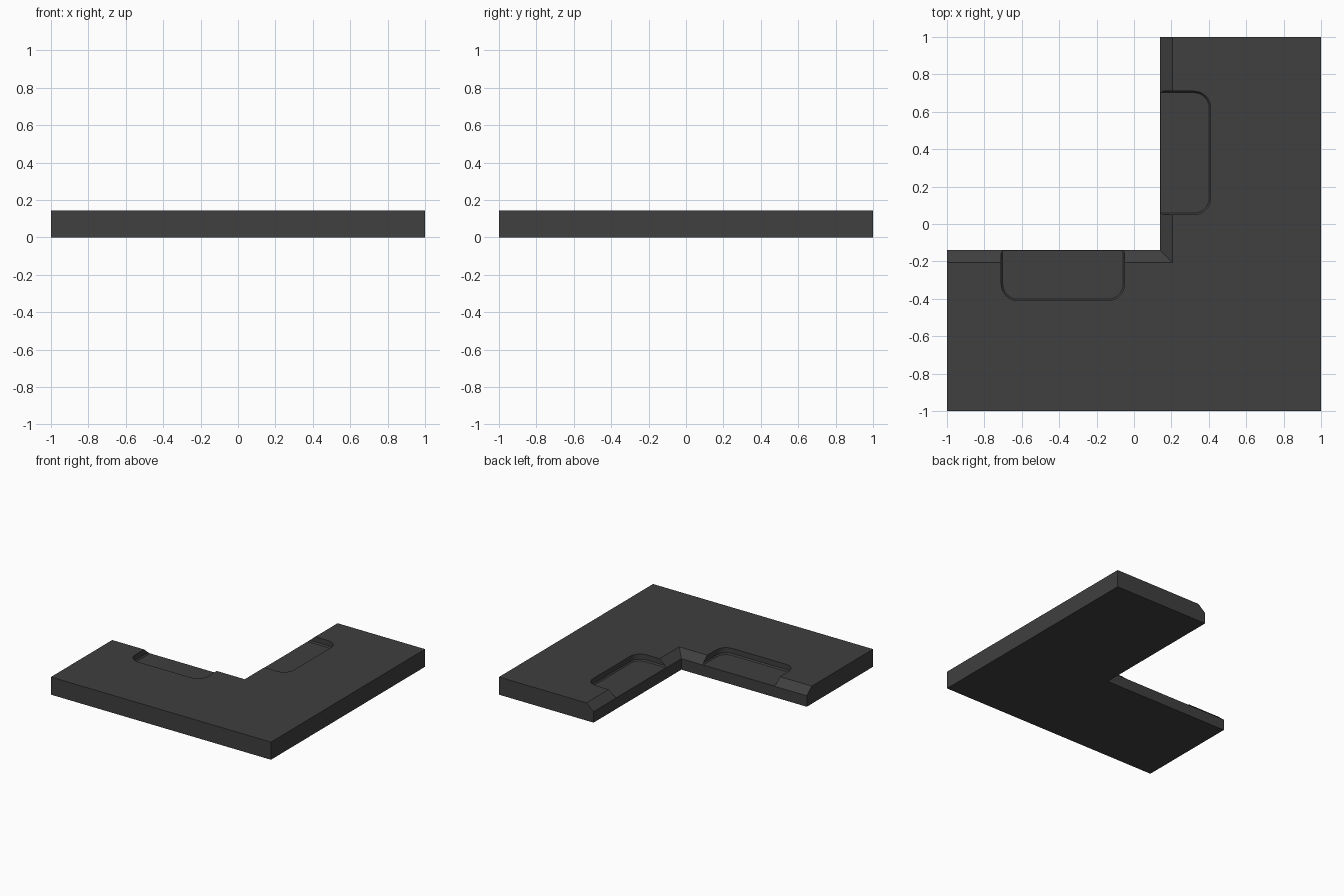
import bpy, bmesh, math

if "Cube" in bpy.data.objects:
    bpy.data.objects.remove(bpy.data.objects["Cube"])

H = 0.145      # plate thickness
LEDGE = 0.09   # height where the inner chamfer starts


def loft(name, rings):
    """Solid from stacked rings of 3D points (equal counts, counter-clockwise)."""
    bm = bmesh.new()
    vs = [[bm.verts.new(p) for p in ring] for ring in rings]
    n = len(vs[0])
    for a, b in zip(vs, vs[1:]):
        for i in range(n):
            j = (i + 1) % n
            bm.faces.new((a[i], a[j], b[j], b[i]))
    bm.faces.new(vs[0][::-1])
    bm.faces.new(vs[-1])
    bmesh.ops.recalc_face_normals(bm, faces=bm.faces)
    me = bpy.data.meshes.new(name)
    bm.to_mesh(me)
    bm.free()
    ob = bpy.data.objects.new(name, me)
    bpy.context.collection.objects.link(ob)
    return ob


def l_ring(c, z):
    """L outline with its inner corner at (c, -c)."""
    return [(x, y, z) for x, y in
            ((-1, -1), (1, -1), (1, 1), (c, 1), (c, -c), (-1, -c))]


def pocket_ring(inset, z, swap):
    """Finger pocket outline, open toward the inner edge, two round corners."""
    x0, x1, y0, r = -0.71 + inset, -0.05 - inset, -0.41 + inset, 0.09 - inset
    pts = [(x1, 0.0), (x0, 0.0)]
    for cx, start in ((x0 + r, 180), (x1 - r, 270)):
        for k in range(9):
            a = math.radians(start + k * 90 / 8)
            pts.append((cx + r * math.cos(a), y0 + r + r * math.sin(a)))
    return [(-y, -x, z) if swap else (x, y, z) for x, y in pts]


# L-shaped plate with a mitred chamfer on the inner edges
plate = loft("corner_plate", [l_ring(0.14, 0), l_ring(0.14, LEDGE), l_ring(0.205, H)])

# One pocket on each arm, mirrored across the diagonal
for swap in (False, True):
    cutter = loft("pocket_cutter", [pocket_ring(0.008, LEDGE + 0.001, swap),
                                    pocket_ring(0.0, LEDGE + 0.012, swap),
                                    pocket_ring(0.0, H + 0.1, swap)])
    cutter.hide_render = True
    cutter.hide_set(True)
    mod = plate.modifiers.new("pocket", 'BOOLEAN')
    mod.operation = 'DIFFERENCE'
    mod.solver = 'EXACT'
    mod.object = cutter

# Dark finish
mat = bpy.data.materials.new("dark_grey")
mat.diffuse_color = (0.05, 0.05, 0.05, 1)
mat.use_nodes = True
mat.node_tree.nodes["Principled BSDF"].inputs["Base Color"].default_value = mat.diffuse_color
plate.data.materials.append(mat)
